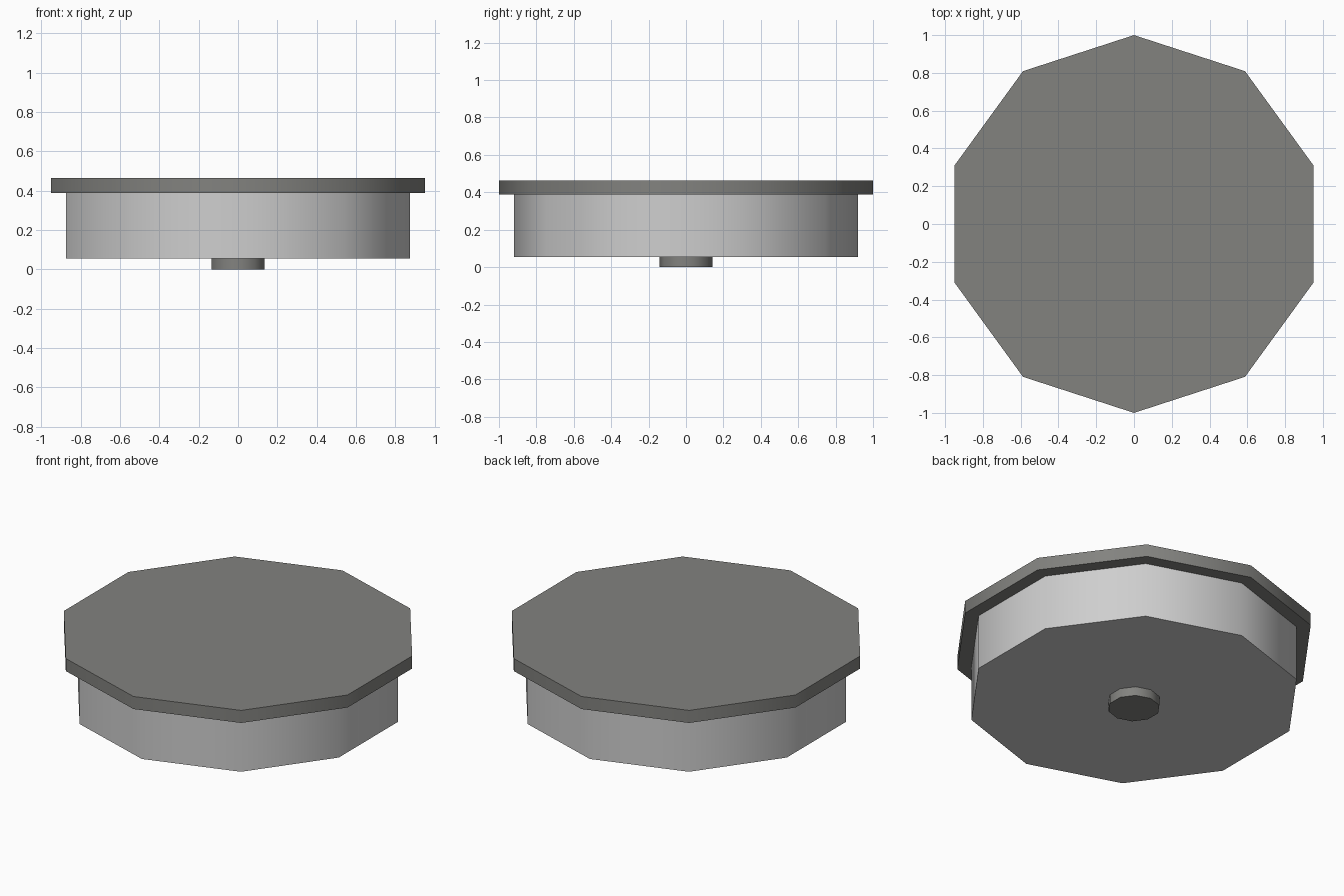
import bpy
import math

if "Cube" in bpy.data.objects:
    bpy.data.objects.remove(bpy.data.objects["Cube"])


def material(name, color):
    m = bpy.data.materials.new(name)
    m.diffuse_color = (*color, 1.0)
    m.use_nodes = True
    m.node_tree.nodes["Principled BSDF"].inputs["Base Color"].default_value = m.diffuse_color
    return m


dark_grey = material("dark_grey", (0.225, 0.225, 0.213))
light_grey = material("light_grey", (0.62, 0.62, 0.62))


def decagon_disc(name, radius, z0, z1, mat):
    """Ten-sided disc with a corner on +y and softly shaded rim."""
    bpy.ops.mesh.primitive_cylinder_add(
        vertices=10, radius=radius, depth=z1 - z0, location=(0, 0, (z0 + z1) / 2))
    ob = bpy.context.object
    ob.name = name
    ob.data.materials.append(mat)
    bpy.ops.object.shade_smooth_by_angle(angle=math.radians(45))
    return ob


# Small foot, main drum and overhanging lid
decagon_disc("foot", 0.143, 0.0, 0.055, dark_grey)
decagon_disc("drum", 0.92, 0.055, 0.388, light_grey)
decagon_disc("lid", 1.0, 0.388, 0.464, dark_grey)
